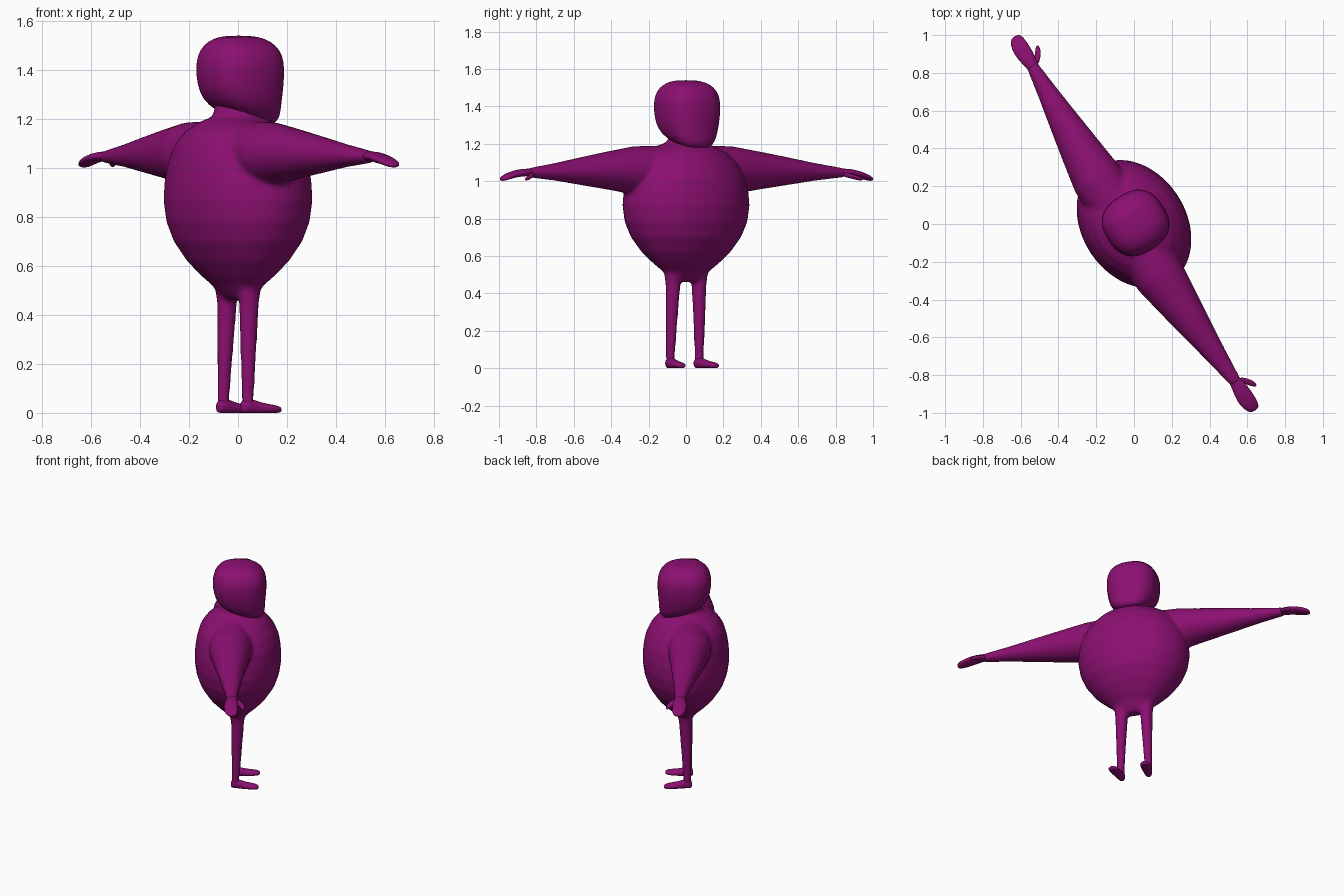
import bpy, bmesh, math
from mathutils import Matrix, Vector

TURN = Matrix.Rotation(math.atan2(-0.84, 0.54), 4, 'Z')  # figure stands turned

purple = bpy.data.materials.new("purple")
purple.diffuse_color = (0.26, 0.005, 0.165, 1)


def loft(bm, axis, rings, side=1, power=2.0, n=24, floor=None):
    """Skin rings (position, centre a, centre b, radius a, radius b) along an axis."""
    rows = []
    for t, ca, cb, ra, rb in rings:
        row = []
        for i in range(n):
            c, s = math.cos(2 * math.pi * i / n), math.sin(2 * math.pi * i / n)
            a = ca + ra * math.copysign(abs(c) ** (2 / power), c)
            b = cb + rb * math.copysign(abs(s) ** (2 / power), s)
            p = {'X': (t, a, b), 'Y': (a, t, b), 'Z': (a, b, t)}[axis]
            z = p[2] if floor is None else max(p[2], floor)
            row.append(bm.verts.new((p[0] * side, p[1], z)))
        rows.append(row)
    for r0, r1 in zip(rows, rows[1:]):
        for i in range(n):
            j = (i + 1) % n
            bm.faces.new((r0[i], r0[j], r1[j], r1[i]))
    bm.faces.new(rows[0])
    bm.faces.new(rows[-1])


def finish(name, bm, blend=False):
    bmesh.ops.recalc_face_normals(bm, faces=bm.faces)
    bm.transform(TURN)
    me = bpy.data.meshes.new(name)
    bm.to_mesh(me)
    bm.free()
    me.materials.append(purple)
    ob = bpy.data.objects.new(name, me)
    bpy.context.collection.objects.link(ob)
    if blend:  # fuse overlapping limbs into one soft skin
        rm = ob.modifiers.new("fuse", 'REMESH')
        rm.mode = 'VOXEL'
        rm.voxel_size = 0.011
        rm.use_smooth_shade = True
        sm = ob.modifiers.new("soften", 'SMOOTH')
        sm.factor = 0.5
        sm.iterations = 6
    else:
        ob.modifiers.new("round", 'SUBSURF').levels = 1
    for p in me.polygons:
        p.use_smooth = True
    return ob


# Torso with neck, arms and legs
bm = bmesh.new()
loft(bm, 'Z', [(z, 0, cy, rx, ry) for z, cy, rx, ry in (
    (0.462, 0, .09, .03), (0.48, 0, .115, .05), (0.52, 0, .14, .085),
    (0.56, 0, .19, .13), (0.62, 0, .255, .185), (0.70, 0, .315, .237),
    (0.78, 0, .35, .265), (0.87, 0, .363, .277), (0.95, 0, .355, .273),
    (1.02, 0, .335, .262), (1.09, -.005, .295, .238), (1.15, -.01, .235, .195),
    (1.19, -.01, .15, .14), (1.21, -.005, .095, .1), (1.28, 0, .088, .09))], n=40)
for side in (-1, 1):
    loft(bm, 'X', [(.08, -.03, 1.06, .14, .132), (.31, -.035, 1.058, .136, .129),
                   (.48, -.028, 1.057, .110, .102), (.64, -.02, 1.054, .085, .077),
                   (.82, -.010, 1.050, .057, .048), (1.0, 0, 1.045, .032, .025)], side)
    loft(bm, 'Z', [(.02, .092, -.012, .024, .025), (.06, .092, -.012, .024, .025),
                   (.25, .088, -.006, .031, .033), (.45, .083, 0, .040, .041),
                   (.52, .082, 0, .048, .052), (.58, .08, 0, .05, .06)], side)
finish("body", bm, blend=True)

# Head: blocky and rounded, with the jaw pushed forward
bm = bmesh.new()
loft(bm, 'Z', [(z, 0, cy, rx, ry) for z, cy, rx, ry in (
    (1.178, .115, .045, .03), (1.185, .108, .075, .05), (1.205, .085, .105, .085),
    (1.235, .048, .132, .125), (1.28, .02, .152, .155), (1.34, .012, .164, .170),
    (1.41, .010, .168, .174), (1.46, .010, .160, .167), (1.50, .008, .138, .144),
    (1.528, .005, .098, .104), (1.54, .002, .05, .052))], power=2.5)
finish("head", bm)

for side, word in ((-1, "left"), (1, "right")):
    # Mitten hand with drooping fingertips and a thumb
    bm = bmesh.new()
    loft(bm, 'X', [(.96, 0, 1.046, .030, .022), (1.0, 0, 1.047, .033, .020),
                   (1.04, 0, 1.046, .042, .021), (1.09, -.002, 1.038, .047, .019),
                   (1.13, 0, 1.027, .044, .018), (1.16, .004, 1.016, .036, .015),
                   (1.178, .005, 1.010, .020, .009)], side, n=16)
    loft(bm, 'X', [(.985, .018, 1.038, .016, .014), (1.01, .04, 1.030, .022, .013),
                   (1.035, .06, 1.021, .020, .012), (1.058, .073, 1.013, .014, .011),
                   (1.072, .078, 1.009, .007, .006)], side, n=12)
    finish(word + "_hand", bm)

    # Flat-soled foot, toes splayed slightly outwards
    bm = bmesh.new()
    loft(bm, 'Y', [(-.042, .090, .022, .012, .018), (-.034, .090, .026, .024, .028),
                   (-.010, .091, .029, .027, .034), (.02, .094, .022, .027, .030),
                   (.06, .099, .018, .032, .022), (.10, .104, .016, .034, .018),
                   (.125, .107, .014, .026, .015), (.137, .108, .012, .013, .009)],
         side, n=16, floor=0.0)
    finish(word + "_foot", bm)
